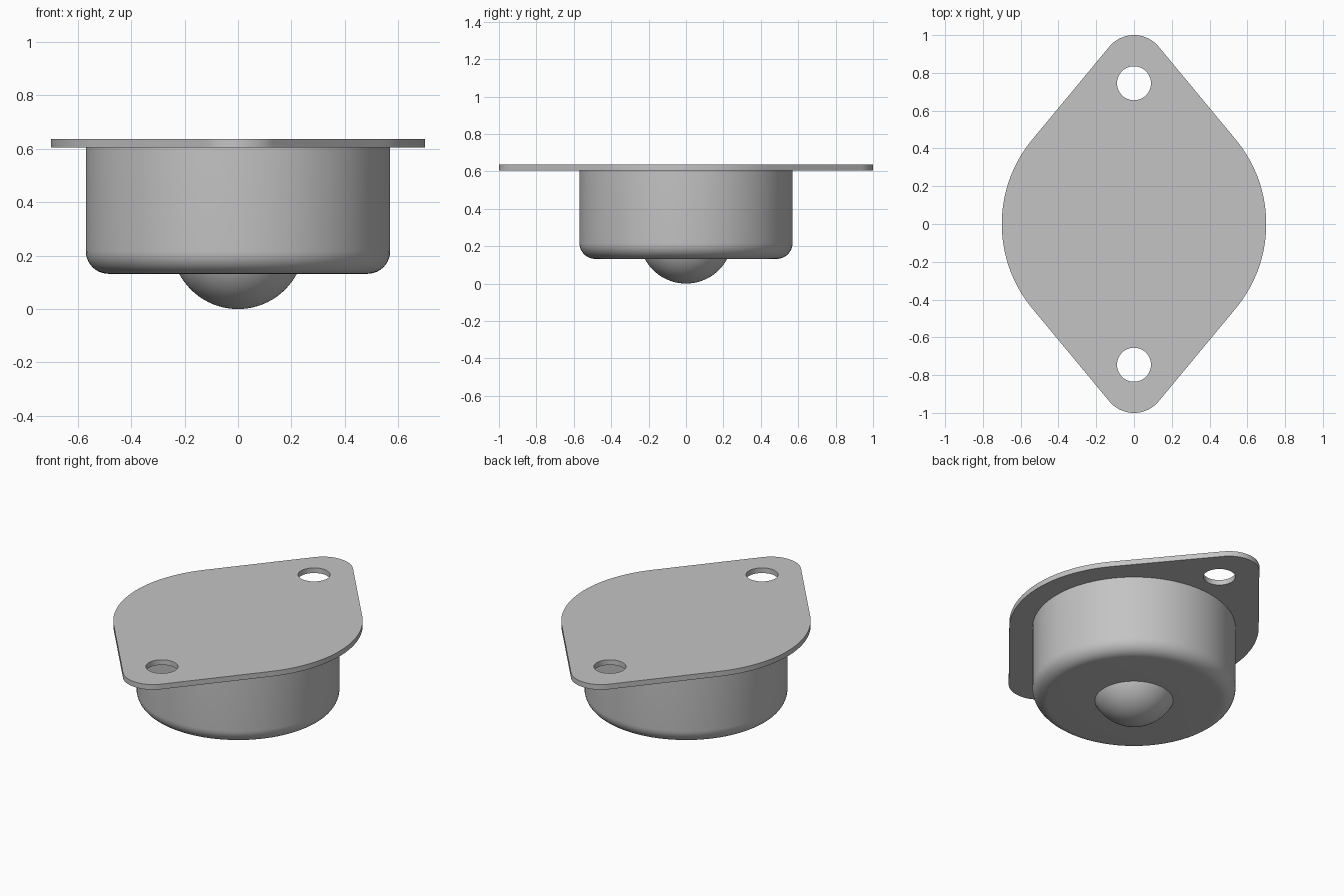
import bpy, bmesh
from math import sin, cos, pi, asin, radians
from mathutils import Matrix, Vector

cube = bpy.data.objects.get("Cube")
if cube:
    bpy.data.objects.remove(cube, do_unlink=True)

steel = bpy.data.materials.new("grey_steel")
steel.use_nodes = True
GREY = (0.55, 0.55, 0.55, 1)
steel.diffuse_color = GREY
steel.node_tree.nodes["Principled BSDF"].inputs["Base Color"].default_value = GREY


def add_object(name, data):
    ob = bpy.data.objects.new(name, data)
    bpy.context.collection.objects.link(ob)
    bpy.ops.object.select_all(action='DESELECT')
    ob.select_set(True)
    bpy.context.view_layer.objects.active = ob
    return ob


def finish(ob):
    ob.data.materials.clear()
    ob.data.materials.append(steel)
    bpy.ops.object.shade_smooth_by_angle(angle=radians(35))


def arc(cx, cy, r, start, end, steps):
    angles = [start + (end - start) * i / steps for i in range(steps + 1)]
    return [(cx + r * cos(a), cy + r * sin(a)) for a in angles]


# Mounting plate: wide round middle, tangent straight edges, small round ends
BIG, TIP = 0.70, 0.17
TIP_Y = 1 - TIP
t = asin((BIG - TIP) / TIP_Y)
outline = (arc(0, 0, BIG, -t, t, 32) + arc(0, TIP_Y, TIP, t, pi - t, 24)
           + arc(0, 0, BIG, pi - t, pi + t, 32)
           + arc(0, -TIP_Y, TIP, pi + t, 2 * pi - t, 24))
holes = [arc(0, y, 0.09, 0, 2 * pi, 48)[:-1] for y in (-0.745, 0.745)]

curve = bpy.data.curves.new("mounting_plate", 'CURVE')
curve.dimensions = '2D'
curve.fill_mode = 'BOTH'
curve.extrude = 0.016
for loop in [outline] + holes:
    spline = curve.splines.new('POLY')
    spline.points.add(len(loop) - 1)
    for point, (x, y) in zip(spline.points, loop):
        point.co = (x, y, 0, 1)
    spline.use_cyclic_u = True
plate = add_object("mounting_plate", curve)
bpy.ops.object.convert(target='MESH')
plate = bpy.context.view_layer.objects.active
plate.data.transform(Matrix.Translation((0, 0, 0.621)))
bm = bmesh.new()
bm.from_mesh(plate.data)
bmesh.ops.remove_doubles(bm, verts=bm.verts, dist=0.0001)
bmesh.ops.recalc_face_normals(bm, faces=bm.faces)
bm.to_mesh(plate.data)
bm.free()
finish(plate)

# Cup housing: lathed wall with a rounded lower rim and a round ball opening
R, BOTTOM, FILLET = 0.57, 0.132, 0.085
profile = ([(0.219, BOTTOM)]
           + arc(R - FILLET, BOTTOM + FILLET, FILLET, -pi / 2, 0, 10)
           + [(R, 0.607)])
bm = bmesh.new()
verts = [bm.verts.new((r, 0, z)) for r, z in profile]
edges = [bm.edges.new(pair) for pair in zip(verts, verts[1:])]
bmesh.ops.spin(bm, geom=verts + edges, cent=(0, 0, 0), axis=(0, 0, 1),
               angle=2 * pi, steps=96, use_merge=True)
bmesh.ops.remove_doubles(bm, verts=bm.verts, dist=0.0001)
bmesh.ops.recalc_face_normals(bm, faces=bm.faces)
# Make sure the wall faces outward
wall = max(bm.faces, key=lambda f: f.calc_center_median().z)
centre = wall.calc_center_median()
if wall.normal.dot(Vector((centre.x, centre.y, 0))) < 0:
    bmesh.ops.reverse_faces(bm, faces=bm.faces)
mesh = bpy.data.meshes.new("cup_housing")
bm.to_mesh(mesh)
bm.free()
finish(add_object("cup_housing", mesh))

# Rolling ball resting in the opening
bm = bmesh.new()
bmesh.ops.create_uvsphere(bm, u_segments=64, v_segments=40, radius=0.25,
                          matrix=Matrix.Translation((0, 0, 0.25)))
mesh = bpy.data.meshes.new("ball")
bm.to_mesh(mesh)
bm.free()
finish(add_object("ball", mesh))
